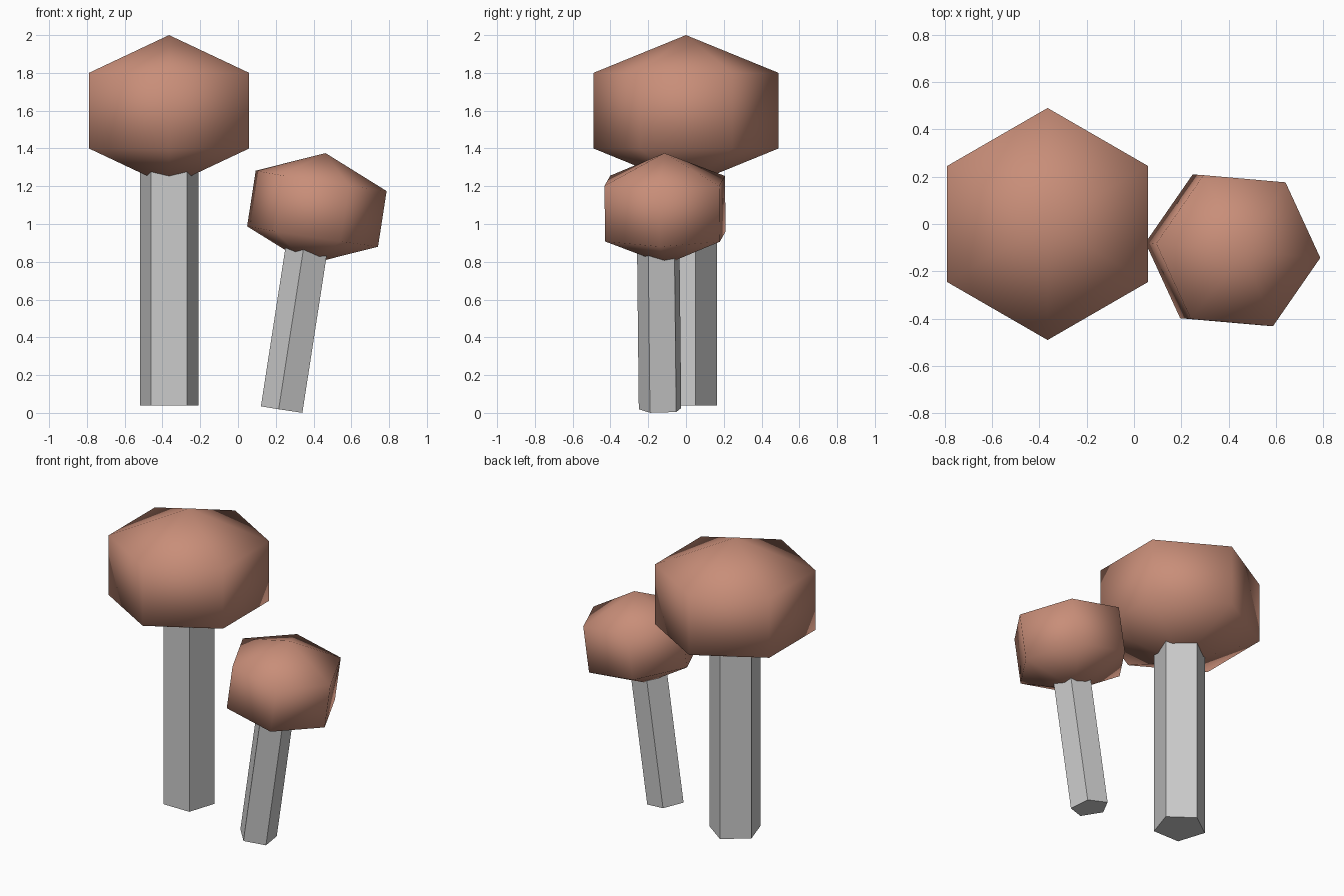
import bpy, bmesh
from math import sin, cos, radians
from mathutils import Matrix

if "Cube" in bpy.data.objects:
    bpy.data.objects.remove(bpy.data.objects["Cube"])

cap_mat = bpy.data.materials.new("cap_red")
cap_mat.diffuse_color = (0.58, 0.27, 0.19, 1)
cap_mat.use_nodes = True
cap_mat.node_tree.nodes["Principled BSDF"].inputs["Base Color"].default_value = cap_mat.diffuse_color


def lathe(name, profile, sides, start, loc, tilt=0, heading=0, smooth=False, mat=None):
    """Spin an (r, z) profile, lowest point first; a zero radius makes a pole."""
    bm = bmesh.new()
    rings = []
    for r, z in profile:
        if r == 0:
            rings.append([bm.verts.new((0, 0, z))] * sides)
        else:
            angles = [radians(start + 360 * i / sides) for i in range(sides)]
            rings.append([bm.verts.new((r * cos(a), r * sin(a), z)) for a in angles])
    for low, high in zip(rings, rings[1:]):
        for i in range(sides):
            j = (i + 1) % sides
            bm.faces.new(dict.fromkeys((low[i], low[j], high[j], high[i])))
    if profile[0][0]:
        bm.faces.new(rings[0][::-1])
    if profile[-1][0]:
        bm.faces.new(rings[-1])
    bmesh.ops.recalc_face_normals(bm, faces=bm.faces)
    for f in bm.faces:
        f.smooth = smooth
    mesh = bpy.data.meshes.new(name)
    bm.to_mesh(mesh)
    bm.free()
    if mat:
        mesh.materials.append(mat)
    ob = bpy.data.objects.new(name, mesh)
    bpy.context.collection.objects.link(ob)
    ob.matrix_world = (Matrix.Translation(loc) @ Matrix.Rotation(radians(heading), 4, 'Z')
                       @ Matrix.Rotation(radians(tilt), 4, 'Y'))
    return ob


def cap(name, radius, height, start, loc, **kw):
    profile = [(0, -height), (radius, -height / 2), (radius, height / 2), (0, height)]
    return lathe(name, profile, 6, start, loc, smooth=True, mat=cap_mat, **kw)


def stem(name, radius, length, start, loc, **kw):
    return lathe(name, [(radius, 0), (radius, length)], 5, start, loc, **kw)


# Large upright mushroom
stem("large_stem", 0.163, 1.4, 90, (-0.365, 0, 0.04))
cap("large_cap", 0.49, 0.4, 90, (-0.365, 0, 1.6))

# Small leaning mushroom
lean = dict(tilt=8.8, heading=-4)
stem("small_stem", 0.119, 1.0, 191, (0.238, -0.133, 0.017), **lean)
cap("small_cap", 0.352, 0.298, -1, (0.4175, -0.111, 1.081), **lean)
